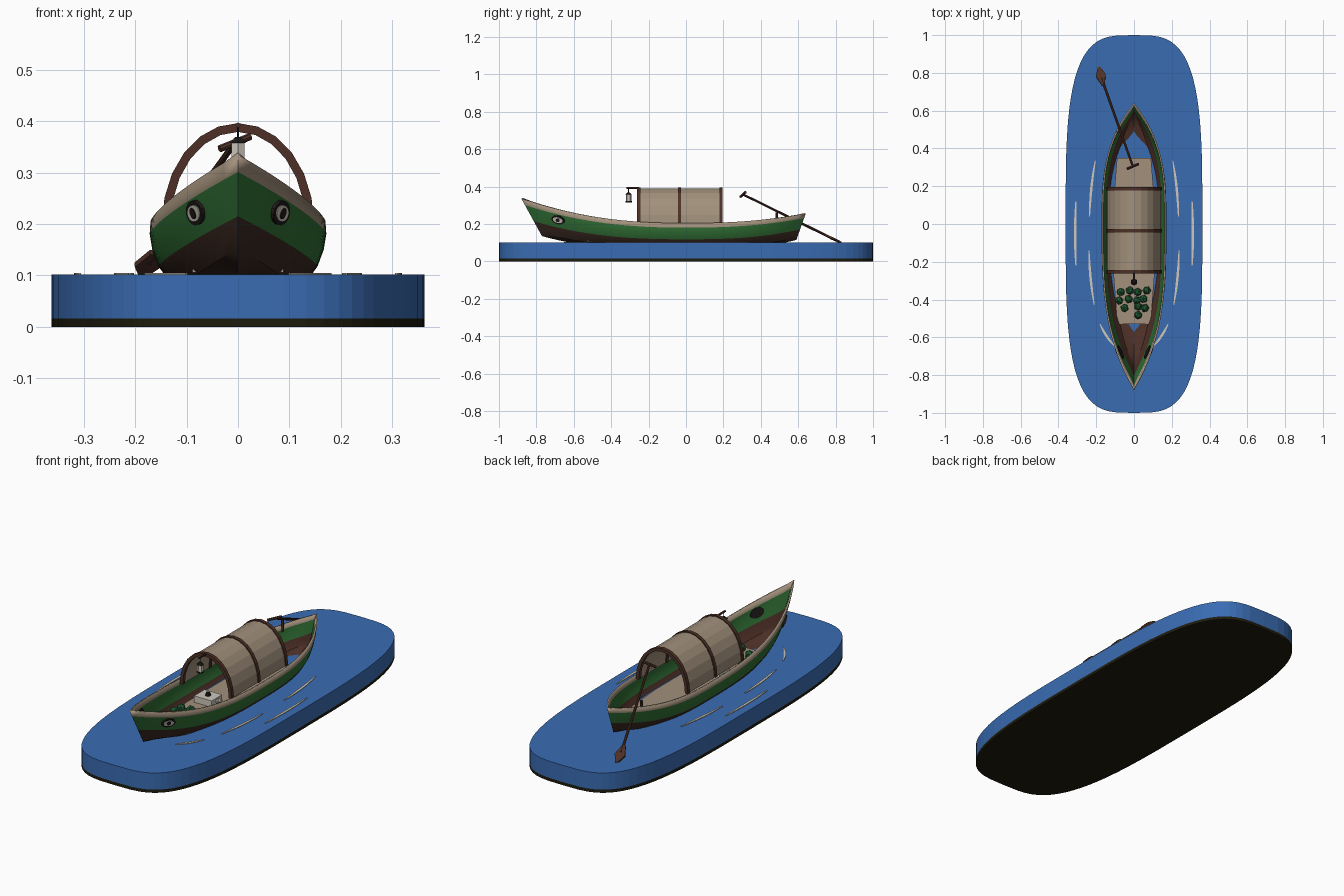
import bpy, bmesh, math
from mathutils import Vector, Matrix

cube = bpy.data.objects.get("Cube")
if cube:
    bpy.data.objects.remove(cube, do_unlink=True)


def material(name, *rgb):
    m = bpy.data.materials.new(name)
    m.use_nodes = True
    m.diffuse_color = (*rgb, 1)
    m.node_tree.nodes["Principled BSDF"].inputs["Base Color"].default_value = (*rgb, 1)
    return m


WATER = material("water blue", .042, .15, .45)
BASE = material("base olive black", .013, .011, .004)
DARK = material("tarred wood", .04, .02, .014)
GREEN = material("hull green", .03, .16, .035)
TAN = material("straw tan", .36, .28, .20)
BROWN = material("brown wood", .075, .03, .02)
PALE = material("pale foam", .62, .58, .50)
LEAF = material("cargo green", .015, .11, .035)
BLACK = material("black", .012, .01, .009)


def finish(name, bm, *mats, smooth=False):
    me = bpy.data.meshes.new(name)
    bm.to_mesh(me)
    bm.free()
    for m in mats:
        me.materials.append(m)
    ob = bpy.data.objects.new(name, me)
    bpy.context.collection.objects.link(ob)
    if smooth:
        me.polygons.foreach_set("use_smooth", [True] * len(me.polygons))
        me.set_sharp_from_angle(angle=math.radians(30))
    return ob


def slab(name, outline, z0, z1, mat):
    """Extrude a flat outline upward."""
    bm = bmesh.new()
    face = bm.faces.new([bm.verts.new((x, y, z0)) for x, y in outline])
    ext = bmesh.ops.extrude_face_region(bm, geom=[face])
    for v in ext["geom"]:
        if isinstance(v, bmesh.types.BMVert):
            v.co.z = z1
    bmesh.ops.recalc_face_normals(bm, faces=bm.faces)
    return finish(name, bm, mat)


def box(name, center, size, mat):
    bm = bmesh.new()
    bmesh.ops.create_cube(bm, size=1, matrix=Matrix.Translation(center) @ Matrix.Diagonal((*size, 1)))
    return finish(name, bm, mat)


def rod(name, a, b, r1, r2, mat, sides=8):
    a, b = Vector(a), Vector(b)
    rot = (b - a).to_track_quat("Z", "Y").to_matrix().to_4x4()
    bm = bmesh.new()
    bmesh.ops.create_cone(bm, cap_ends=True, segments=sides, radius1=r1, radius2=r2,
                          depth=(b - a).length, matrix=Matrix.Translation((a + b) / 2) @ rot)
    return finish(name, bm, mat)


# Water block on a dark base
def power(v, e):
    return math.copysign(abs(v) ** e, v)


outline = []
for i in range(72):
    t = math.tau * i / 72
    outline.append((.362 * power(math.cos(t), .57), power(math.sin(t), .57)))
slab("base", outline, 0, .016, BASE)
slab("water", outline, .016, .102, WATER)

# Hull: bands run from keel to rim as (height fraction, width fraction)
SECTION = [(0, 0), (.1, .66), (.25, .82), (.4, .91), (.62, .98), (.83, 1.01), (1, 1)]


def hull_point(s, f, wide, side=1):
    bow = s < 0
    a = abs(s)
    top = .205 + (.13 if bow else .05) * a ** 2.3
    keel = .06 + (.075 if bow else .055) * a ** 2.8
    y = s * ((.77 + .11 * f) if bow else (.59 + .05 * f))
    return Vector((side * wide * .17 * (1 - a ** 3.1), y, keel + f * (top - keel)))


bm = bmesh.new()
profile = [(f, w, -1) for f, w in SECTION[:0:-1]] + [(f, w, 1) for f, w in SECTION]
N = 36
rings = [[bm.verts.new(hull_point(-1 + 2 * i / N, *p)) for p in profile] for i in range(N + 1)]
for r0, r1 in zip(rings, rings[1:]):
    for j in range(len(profile) - 1):
        face = bm.faces.new((r0[j], r1[j], r1[j + 1], r0[j + 1]))
        mid = (profile[j][0] + profile[j + 1][0]) / 2
        face.material_index = 0 if mid < .4 else 1 if mid < .83 else 2
bmesh.ops.remove_doubles(bm, verts=bm.verts, dist=.0004)
hull = finish("hull", bm, DARK, GREEN, TAN, BROWN, GREEN, TAN, smooth=True)
shell = hull.modifiers.new("thickness", "SOLIDIFY")
shell.thickness = .009
shell.offset = -1
shell.material_offset = 3

# Deck boards
slab("deck", [(-.088, -.53), (.088, -.53), (.11, -.25), (.11, .1), (.09, .35),
              (-.09, .35), (-.11, .1), (-.11, -.25)], .106, .116, TAN)


# Arched canopy and its ribs
def arch(name, y0, y1, inner, outer, mat, steps=12):
    bm = bmesh.new()
    loops = []
    for i in range(steps + 1):
        t = math.pi * i / steps
        c, s = math.cos(t), math.sin(t)
        loops.append([bm.verts.new(((.14 + d) * c, y, .2 + (.188 + d) * s))
                      for d, y in ((inner, y0), (outer, y0), (outer, y1), (inner, y1))])
    for a, b in zip(loops, loops[1:]):
        for k in range(4):
            bm.faces.new((a[k], a[(k + 1) % 4], b[(k + 1) % 4], b[k]))
    bm.faces.new(loops[0])
    bm.faces.new(loops[-1][::-1])
    bmesh.ops.recalc_face_normals(bm, faces=bm.faces)
    return finish(name, bm, mat)


arch("canopy", -.25, .185, -.004, .003, TAN)
for label, y in (("front", -.253), ("middle", -.035), ("back", .187)):
    arch(label + "_rib", y - .009, y + .009, -.009, .008, BROWN)

# Painted eyes on the bow, one on each side
for label, side in (("left", 1), ("right", -1)):
    s, f = -.81, .66
    p = hull_point(s, f, .985, side)
    along = (hull_point(s - .03, f, .985, side) - hull_point(s + .03, f, .985, side)).normalized()
    up = (hull_point(s, .83, 1.01, side) - hull_point(s, .4, .91, side)).normalized()
    normal = along.cross(up).normalized()
    if normal.x * side < 0:
        normal.negate()
    up = normal.cross(along)
    frame = Matrix((along, up, normal)).transposed().to_4x4()
    for part, rx, ry, lift, depth, mat in (("outline", .038, .024, -.004, .02, BLACK),
                                           ("white", .029, .016, .006, .004, PALE),
                                           ("pupil", .011, .011, .008, .004, BLACK)):
        bm = bmesh.new()
        bmesh.ops.create_cone(bm, cap_ends=True, segments=16, radius1=1, radius2=1, depth=1,
                              matrix=Matrix.Translation(p + normal * lift) @ frame
                              @ Matrix.Diagonal((rx, ry, depth, 1)))
        bmesh.ops.recalc_face_normals(bm, faces=bm.faces)
        finish(f"{label}_eye_{part}", bm, mat)

# Round cargo on the fore deck
bm = bmesh.new()
for row, (y, xs) in enumerate(((-.36, (-.07, -.022, .02, .068)), (-.405, (-.078, -.028, .016, .05)),
                               (-.445, (-.05, .022, .058)), (-.482, (.022,)))):
    for k, x in enumerate(xs):
        turn = Matrix.Rotation(row + k * 1.7, 4, (1, 1, .5))
        bmesh.ops.create_icosphere(bm, subdivisions=1, radius=.023,
                                   matrix=Matrix.Translation((x, y + .008 * (k % 2), .134)) @ turn)
finish("cargo", bm, LEAF)

# Pale stove with a small pot, under the canopy mouth
box("stove", (-.03, -.2, .132), (.1, .085, .034), PALE)
rod("stove_pot", (-.03, -.2, .148), (-.03, -.2, .164), .014, .01, BLACK)
rod("stove_spout", (.02, -.2, .13), (.035, -.2, .14), .01, .01, PALE)

# Hanging lantern
rod("lantern_bracket", (0, -.25, .392), (0, -.318, .392), .005, .005, BROWN)
rod("lantern_hook", (0, -.307, .392), (0, -.307, .365), .002, .002, BLACK)
rod("lantern_cap", (0, -.307, .357), (0, -.307, .369), .019, .006, BLACK, 6)
rod("lantern_glass", (0, -.307, .322), (0, -.307, .357), .015, .015, PALE, 6)
rod("lantern_foot", (0, -.307, .316), (0, -.307, .322), .017, .017, BLACK, 6)

# Steering oar with crossbar, blade and rest post
grip, neck, tip = Vector((-.006, .305, .358)), Vector((-.163, .735, .145)), Vector((-.186, .83, .1))
rod("oar_shaft", grip, neck.lerp(tip, .4), .006, .007, BROWN)
rod("oar_crossbar", grip + Vector((-.03, -.013, -.012)), grip + Vector((.03, .013, .012)), .007, .007, BROWN)
axis = (tip - neck).normalized()
across = axis.cross(Vector((0, 0, 1))).normalized()
lift = axis.cross(across) * .005
bm = bmesh.new()
shape = [(0, .008), (.55, .026), (1, .006)]
rim = [(t, w) for t, w in shape] + [(t, -w) for t, w in shape[::-1]]
layers = [[bm.verts.new(neck.lerp(tip, t) + across * w + lift * k) for t, w in rim] for k in (-1, 1)]
bm.faces.new(layers[0])
bm.faces.new(layers[1][::-1])
for i in range(len(rim)):
    j = (i + 1) % len(rim)
    bm.faces.new((layers[0][i], layers[0][j], layers[1][j], layers[1][i]))
bmesh.ops.recalc_face_normals(bm, faces=bm.faces)
finish("oar_blade", bm, BROWN)
rod("oar_rest", (-.086, .485, .2), (-.086, .485, .262), .007, .007, BROWN)

# Ripples: gently bowed strips, mirrored to both sides
RIPPLES = {"side": ((-.308, -.22), (-.308, .12), .004), "rear": ((-.235, .04), (-.205, .335), .006),
           "fore": ((-.21, -.43), (-.238, -.14), .006), "bow": ((-.1, -.65), (-.18, -.53), .006)}
for label, (a, b, bulge) in RIPPLES.items():
    a, b = Vector(a), Vector(b)
    out = Vector((a.y - b.y, b.x - a.x)).normalized()
    edges = [[], []]
    for i in range(9):
        t = i / 8
        mid = a.lerp(b, t) + out * bulge * 4 * t * (1 - t)
        half = .0025 + .004 * math.sin(math.pi * t)
        edges[0].append(mid + out * half)
        edges[1].append(mid - out * half)
    for side, sx in (("right", 1), ("left", -1)):
        strip = [(p.x * sx, p.y) for p in edges[0] + edges[1][::-1]]
        slab(f"{side}_{label}_ripple", strip, .101, .105, PALE)
